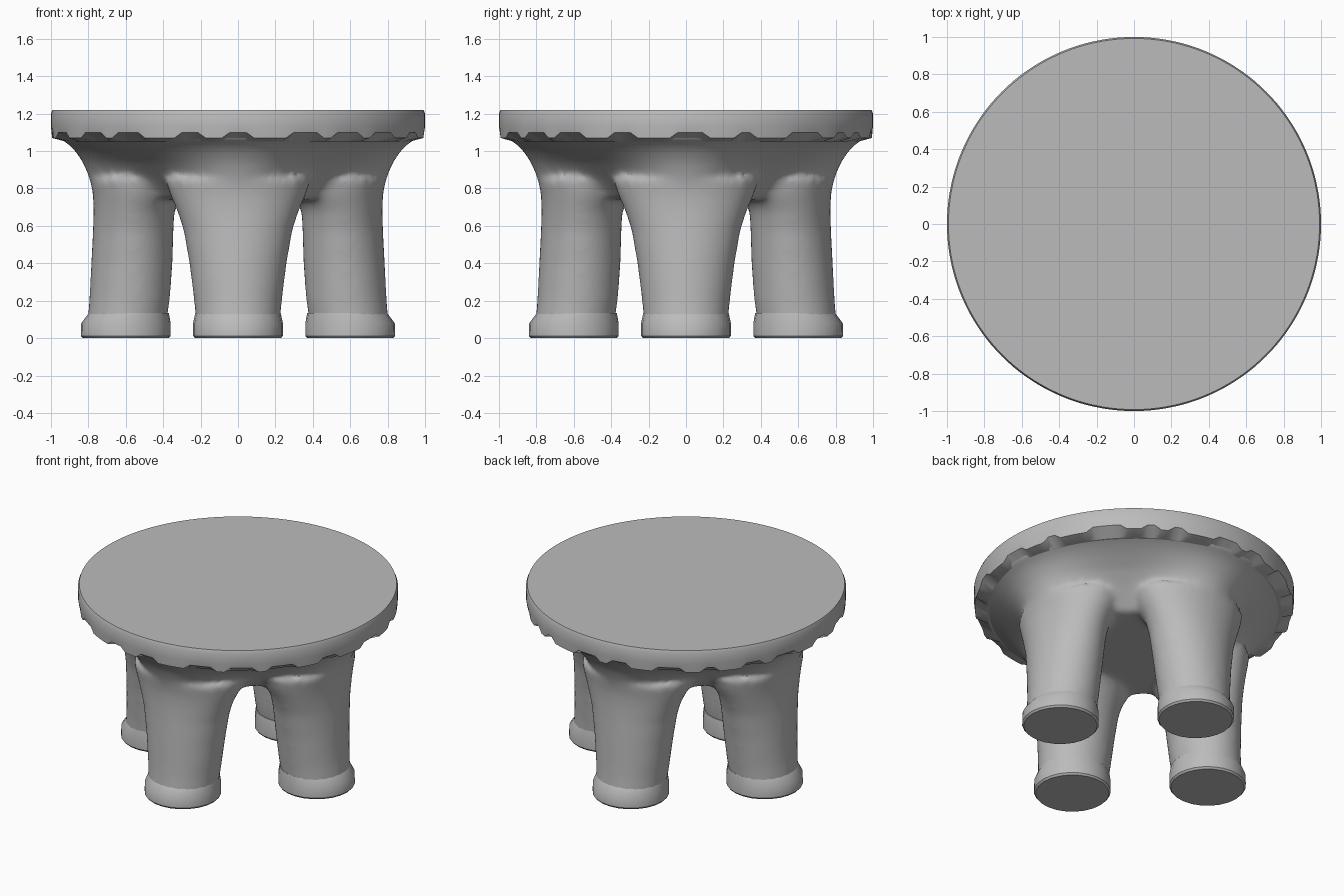
import bpy, bmesh, math, random
from mathutils import Vector, Matrix

if "Cube" in bpy.data.objects:
    bpy.data.objects.remove(bpy.data.objects["Cube"], do_unlink=True)
random.seed(4)

grey = bpy.data.materials.new("warm_grey")
grey.use_nodes = True
GREY = (0.5, 0.5, 0.5, 1)
grey.diffuse_color = GREY
grey.node_tree.nodes["Principled BSDF"].inputs["Base Color"].default_value = GREY


def loft(bm, rings, turn=0.0):
    """Skin a stack of equal point rings (bottom to top) and cap both ends."""
    spin = Matrix.Rotation(turn, 3, 'Z')
    rows = [[bm.verts.new(spin @ Vector(p)) for p in ring] for ring in rings]
    n = len(rows[0])
    for low, high in zip(rows, rows[1:]):
        for i in range(n):
            j = (i + 1) % n
            bm.faces.new((low[i], low[j], high[j], high[i]))
    bm.faces.new(rows[0][::-1])
    bm.faces.new(rows[-1])


def oval(z, inner, outer, half, n):
    """Ring spanning inner..outer along x and +-half along y."""
    mid, rx = (inner + outer) / 2, (outer - inner) / 2
    return [(mid + rx * math.cos(a), half * math.sin(a), z)
            for a in (math.tau * i / n for i in range(n))]


def lobed(z, lobe, valley, n=96):
    """Four-lobed ring: lobes over the legs, valleys on the diagonals."""
    ring = []
    for i in range(n):
        a = math.tau * i / n
        r = valley + (lobe - valley) * (1 + math.cos(4 * a)) / 2
        ring.append((r * math.cos(a), r * math.sin(a), z))
    return ring


def finish(name, bm):
    bmesh.ops.recalc_face_normals(bm, faces=bm.faces)
    mesh = bpy.data.meshes.new(name)
    bm.to_mesh(mesh)
    bm.free()
    mesh.materials.append(grey)
    ob = bpy.data.objects.new(name, mesh)
    bpy.context.collection.objects.link(ob)
    return ob


def smooth(ob, degrees):
    bpy.ops.object.select_all(action='DESELECT')
    bpy.context.view_layer.objects.active = ob
    ob.select_set(True)
    bpy.ops.object.shade_smooth_by_angle(angle=math.radians(degrees))


# Legs widening upward: height, inner edge, outer edge, half width
LEG = [(0.04, 0.39, 0.81, 0.22), (0.2, 0.365, 0.795, 0.235),
       (0.4, 0.35, 0.785, 0.26), (0.58, 0.345, 0.775, 0.292),
       (0.68, 0.34, 0.772, 0.325), (0.76, 0.3, 0.775, 0.36),
       (0.85, 0.25, 0.79, 0.39)]
# Flared crown joining the legs: height, lobe radius, valley radius
CROWN = [(0.74, 0.76, 0.51), (0.8, 0.78, 0.57), (0.87, 0.80, 0.64),
         (0.94, 0.83, 0.72), (1.0, 0.87, 0.81), (1.04, 0.91, 0.88),
         (1.07, 0.96, 0.95), (1.12, 0.96, 0.96)]

# Fused leg and crown body
bm = bmesh.new()
for k in range(4):
    loft(bm, [oval(*s, 48) for s in LEG], k * math.pi / 2)
loft(bm, [lobed(*s) for s in CROWN])
body = finish("legs_and_crown", bm)
fuse = body.modifiers.new("fuse", 'REMESH')
fuse.mode = 'VOXEL'
fuse.voxel_size = 0.018
fuse.use_smooth_shade = True
soften = body.modifiers.new("soften", 'SMOOTH')
soften.factor = 0.5
soften.iterations = 14

# Flared feet
FOOT = [(0, 0.37, 0.83, 0.23), (0.012, 0.36, 0.84, 0.24),
        (0.08, 0.36, 0.838, 0.24), (0.135, 0.37, 0.797, 0.228)]
for k, side in enumerate(("left", "back", "right", "front")):
    bm = bmesh.new()
    loft(bm, [oval(*s, 24) for s in FOOT], k * math.pi / 2)
    smooth(finish(side + "_foot", bm), 35)

# Round seat with an irregular notched lower rim
N = 144
rim, tooth, left = [], True, 0
for i in range(N):
    if left == 0:
        tooth, left = not tooth, random.randint(2, 5)
    rim.append(1.07 if tooth else 1.1)
    left -= 1


def circle(r, heights):
    return [(r * math.cos(math.tau * i / N), r * math.sin(math.tau * i / N), heights[i])
            for i in range(N)]


bm = bmesh.new()
loft(bm, [circle(0.92, [1.05] * N), circle(0.995, rim),
          circle(1.0, [1.13] * N), circle(1.0, [1.2] * N),
          circle(0.992, [1.22] * N)])
smooth(finish("seat", bm), 30)
